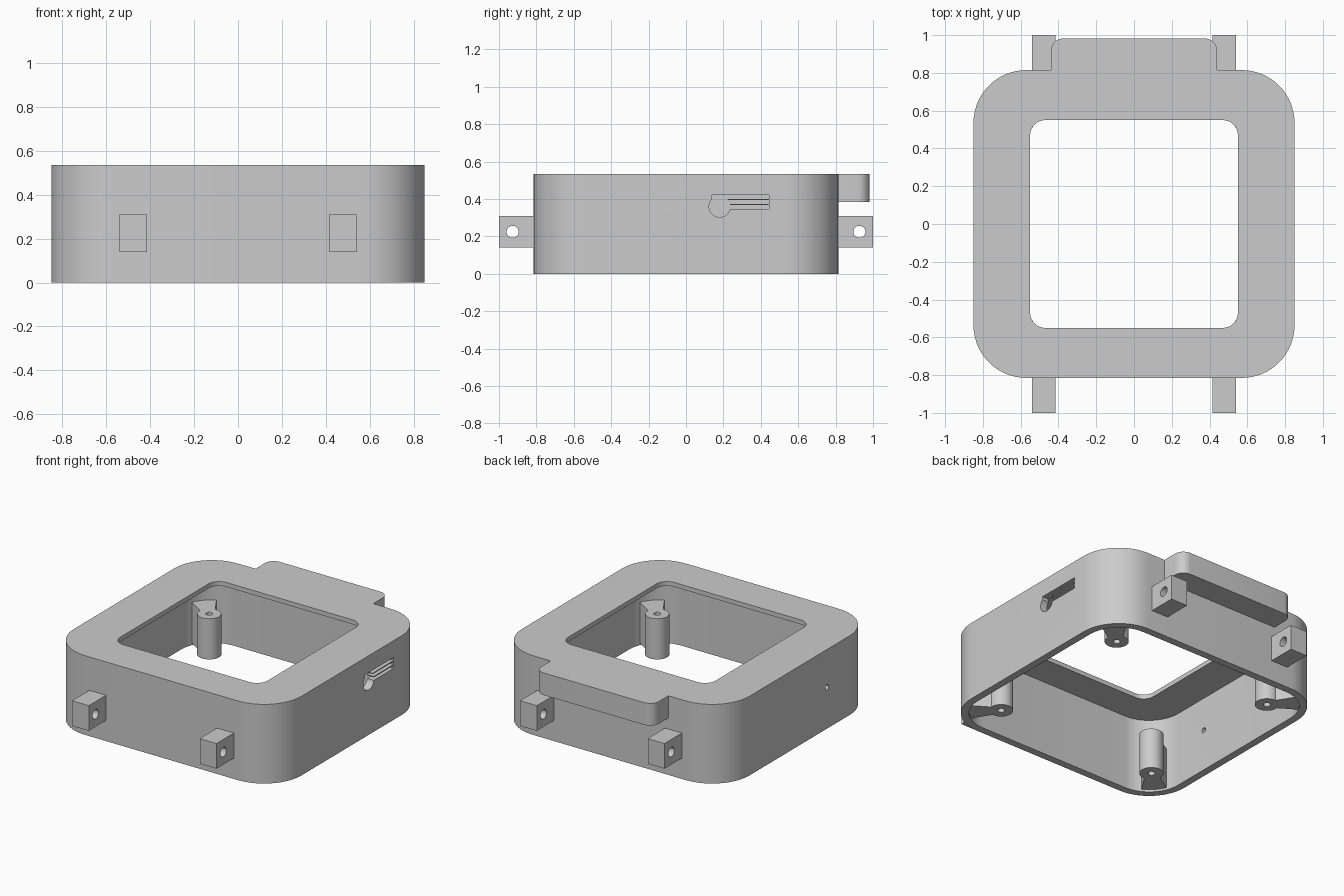
import bpy, bmesh
from math import cos, sin, pi, radians
from mathutils import Matrix, Vector

if "Cube" in bpy.data.objects:
    bpy.data.objects.remove(bpy.data.objects["Cube"], do_unlink=True)

gray = bpy.data.materials.new("light_gray")
gray.use_nodes = True
gray.diffuse_color = (0.6, 0.6, 0.6, 1)
gray.node_tree.nodes["Principled BSDF"].inputs["Base Color"].default_value = (0.6, 0.6, 0.6, 1)


def prism(name, outline, z0, z1, matrix=Matrix()):
    """Closed solid: a 2D outline extruded from z0 to z1."""
    bm = bmesh.new()
    face = bm.faces.new([bm.verts.new((x, y, z0)) for x, y in outline])
    top = bmesh.ops.extrude_face_region(bm, geom=[face])["geom"]
    verts = [v for v in top if isinstance(v, bmesh.types.BMVert)]
    bmesh.ops.translate(bm, verts=verts, vec=(0, 0, z1 - z0))
    bmesh.ops.transform(bm, matrix=matrix, verts=bm.verts)
    bmesh.ops.recalc_face_normals(bm, faces=bm.faces)
    mesh = bpy.data.meshes.new(name)
    bm.to_mesh(mesh)
    bm.free()
    mesh.materials.append(gray)
    obj = bpy.data.objects.new(name, mesh)
    bpy.context.collection.objects.link(obj)
    return obj


def rounded(hx, hy, r, steps=14):
    pts = []
    for k, (sx, sy) in enumerate(((1, 1), (-1, 1), (-1, -1), (1, -1))):
        for i in range(steps + 1):
            a = (k + i / steps) * pi / 2
            pts.append((sx * (hx - r) + r * cos(a), sy * (hy - r) + r * sin(a)))
    return pts


def circle(x, y, r, n=32):
    return [(x + r * cos(2 * pi * i / n), y + r * sin(2 * pi * i / n)) for i in range(n)]


def rect(x0, x1, y0, y1):
    return [(x0, y0), (x1, y0), (x1, y1), (x0, y1)]


def combine(obj, tool, operation="DIFFERENCE"):
    tool.hide_render = True
    mod = obj.modifiers.new("cut", "BOOLEAN")
    mod.operation, mod.object, mod.solver = operation, tool, "EXACT"
    bpy.context.view_layer.objects.active = obj
    bpy.ops.object.modifier_apply(modifier=mod.name)
    bpy.data.objects.remove(tool, do_unlink=True)


def smooth(obj):
    bpy.ops.object.select_all(action="DESELECT")
    obj.select_set(True)
    bpy.context.view_layer.objects.active = obj
    bpy.ops.object.shade_smooth_by_angle(angle=radians(30))


# Maps a prism's (x, y, z) to world (y, z, x): cutters that run sideways
SIDEWAYS = Matrix(((0, 0, 1, 0), (1, 0, 0, 0), (0, 1, 0, 0), (0, 0, 0, 1)))

# Housing: rounded shell, open below, with a window in the top
housing = prism("housing", rounded(0.85, 0.815, 0.28), 0, 0.535)
combine(housing, prism("cavity", rounded(0.80, 0.765, 0.23), -0.1, 0.505))
combine(housing, prism("window", rounded(0.55, 0.55, 0.08), 0.4, 0.7))

# Side port: round opening with three slots beside it, and a pinhole opposite
combine(housing, prism("port", circle(0.18, 0.36, 0.057), 0.75, 0.9, SIDEWAYS))
for y0, z0 in ((0.2, 0.347), (0.2, 0.374), (0.14, 0.401)):
    combine(housing, prism("slot", rect(y0, 0.445, z0, z0 + 0.02), 0.75, 0.9, SIDEWAYS))
combine(housing, prism("pinhole", circle(-0.29, 0.28, 0.017), -0.9, -0.75, SIDEWAYS))
smooth(housing)

# Rear tab flush with the top, outer corners rounded
tab_outline = [(x, max(y + 0.76, 0.79)) for x, y in rounded(0.44, 0.222, 0.065, 8) if y > 0]
tab_outline += [(-0.44, 0.79), (0.44, 0.79)]
smooth(prism("rear_tab", tab_outline, 0.385, 0.535))

# Strap lugs with cross holes
for sy, end in ((-1, "front"), (1, "rear")):
    for sx, side in ((-1, "right"), (1, "left")):
        xs = sorted((sx * 0.415, sx * 0.54))
        ys = sorted((sy * 0.79, sy * 1.0))
        lug = prism(f"{end}_{side}_lug", rect(*xs, *ys), 0.14, 0.31)
        combine(lug, prism("pin_hole", circle(sy * 0.927, 0.225, 0.032), -0.7, 0.7, SIDEWAYS))
        smooth(lug)

# Screw posts, each tied to its corner by a flaring web
for sy, end in ((-1, "front"), (1, "rear")):
    for sx, side in ((-1, "right"), (1, "left")):
        centre = Vector((sx * 0.6, sy * 0.55))
        out = Vector((sx, sy)).normalized()
        across = Vector((-out.y, out.x))
        web = [centre + out * d + across * w
               for d, w in ((0, -0.035), (0.22, -0.085), (0.22, 0.085), (0, 0.035))]
        post = prism(f"{end}_{side}_post", circle(*centre, 0.074), 0.015, 0.29)
        combine(post, prism("web", web, 0.015, 0.29), "UNION")
        combine(post, prism("screw_hole", circle(*centre, 0.022, 20), -0.1, 0.4))
        smooth(post)
